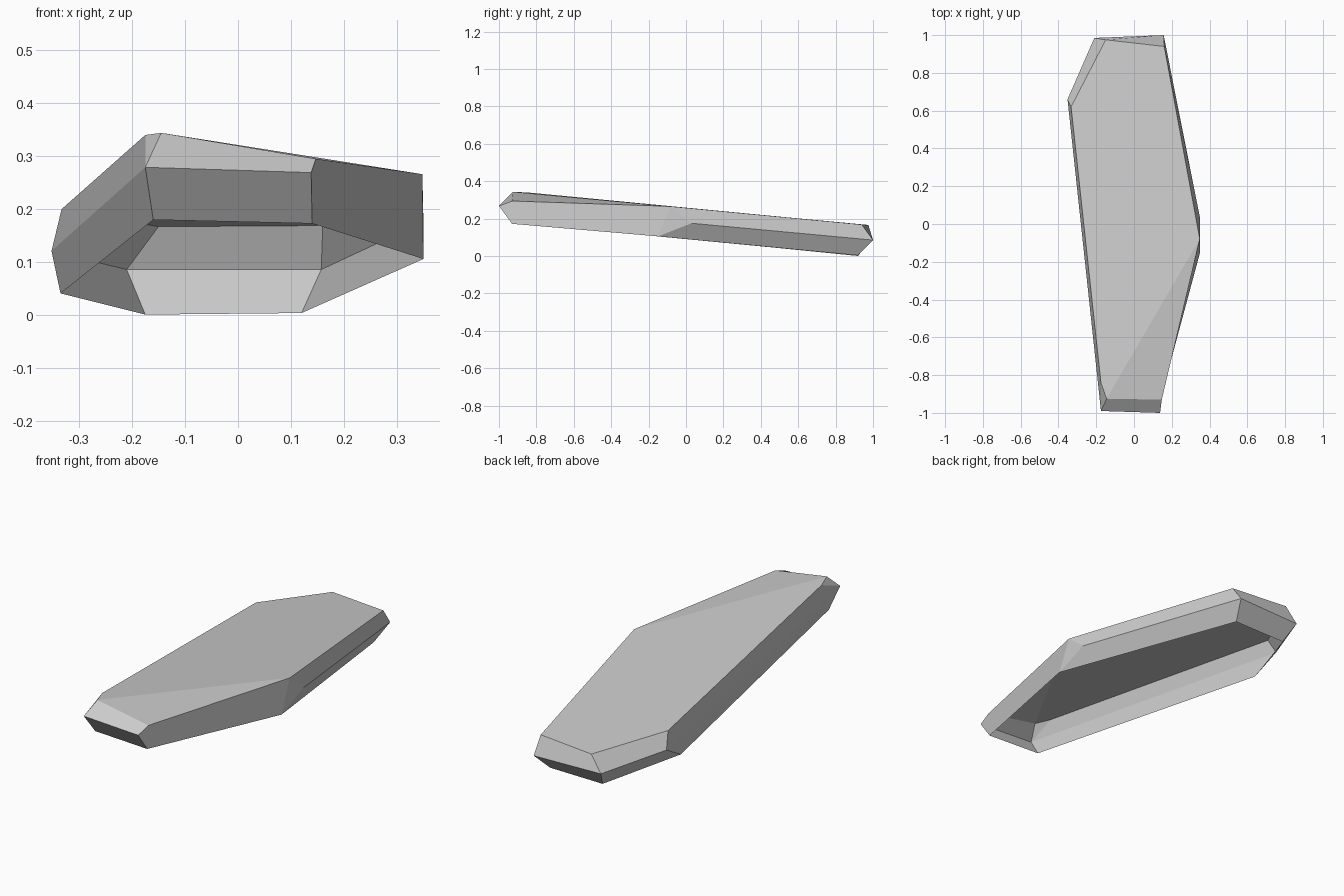
import bpy
import bmesh

# Remove the default cube only
default_cube = bpy.data.objects.get("Cube")
if default_cube:
    bpy.data.objects.remove(default_cube, do_unlink=True)


def make_material(name, colour):
    material = bpy.data.materials.new(name)
    material.use_nodes = True
    material.diffuse_color = colour
    shader = next(n for n in material.node_tree.nodes if n.type == 'BSDF_PRINCIPLED')
    shader.inputs["Base Color"].default_value = colour
    shader.inputs["Roughness"].default_value = 0.8
    return material


# Corner outlines in order: front right, front left, left, back left, back right, right
top_rim = [(-.145, -.925, .343), (.147, -.93, .294), (.348, -.08, .265),
           (.16, .94, .168), (-.15, .975, .166), (-.333, .62, .199)]
middle_rim = [(-.175, -.99, .278), (.138, -1, .268), (.35, .03, .175),
              (.157, 1, .085), (-.21, .985, .085), (-.352, .66, .12)]
bottom_rim = [(-.16, -.92, .179), (.14, -.93, .172), (.35, -.15, .105),
              (.12, .92, .003), (-.175, .92, 0), (-.335, .52, .04)]
cut_corner = (-.175, -.84, .339)

bm = bmesh.new()
top, middle, bottom = [[bm.verts.new(point) for point in ring]
                       for ring in (top_rim, middle_rim, bottom_rim)]
cut = bm.verts.new(cut_corner)

# Bevelled side bands, leaving the underside open
for i in range(len(top)):
    j = (i + 1) % len(top)
    if i == 1:
        # Flank between the front and left corners, with its corner sliver
        bm.faces.new((middle[i], bottom[i], bottom[j], top[j], top[i]))
        bm.faces.new((top[j], bottom[j], middle[j]))
        continue
    upper = (middle[i], middle[j], top[j], top[i])
    if j == 0:
        # Long right flank ends at the small cut corner
        upper = (middle[i], middle[j], cut, top[i])
        bm.faces.new((middle[j], top[j], cut))
    bm.faces.new(upper)
    bm.faces.new((bottom[i], bottom[j], middle[j], middle[i]))

# Top plate with a folded front facet
bm.faces.new((top[0], top[1], top[2]))
bm.faces.new((cut, top[0], *top[2:]))

for face in bm.faces:
    face.smooth = False

mesh = bpy.data.meshes.new("slab_shell")
bm.to_mesh(mesh)
bm.free()
mesh.materials.append(make_material("stone grey", (.6, .6, .6, 1)))

slab = bpy.data.objects.new("slab_shell", mesh)
bpy.context.collection.objects.link(slab)
